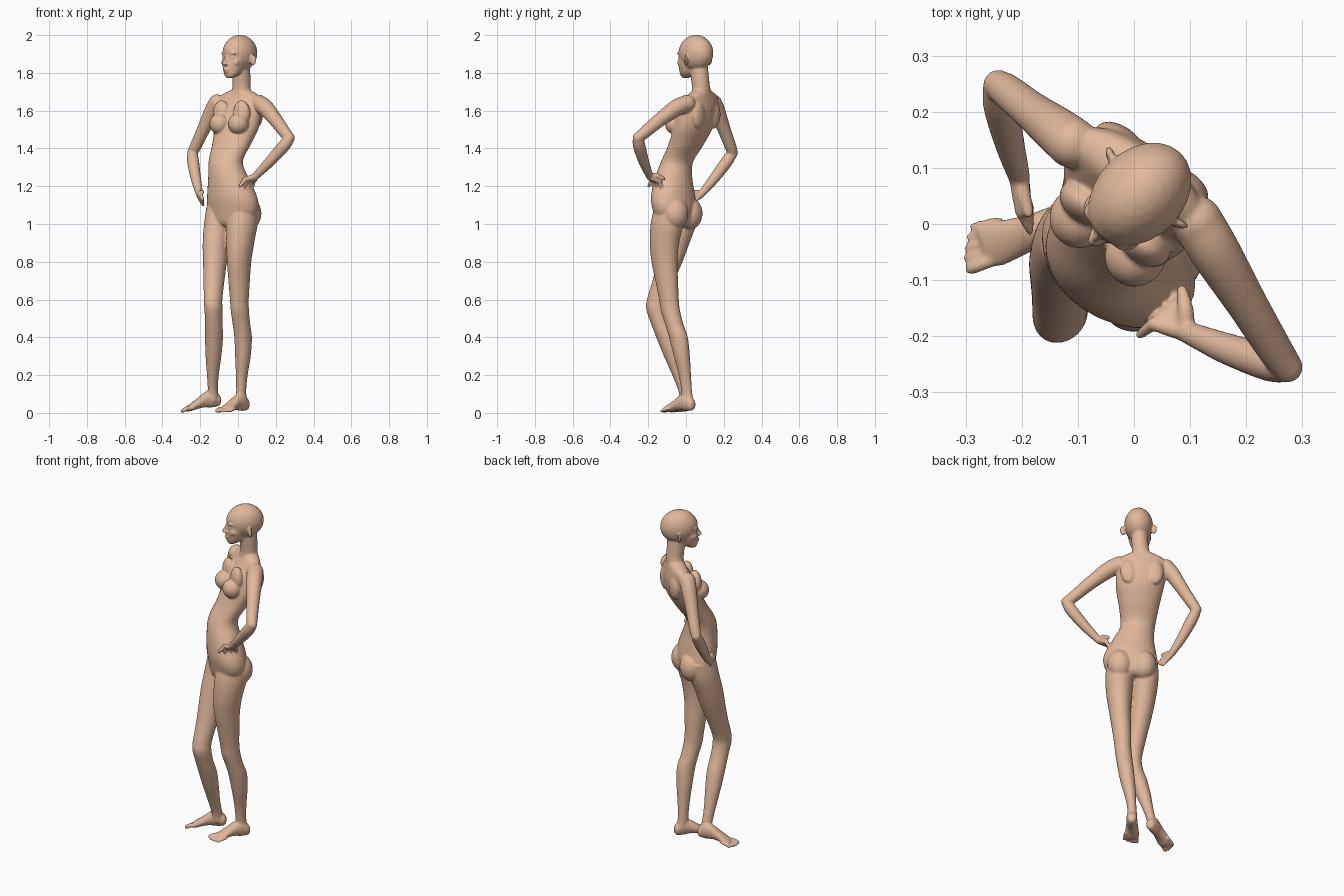
import bpy, bmesh, math
from mathutils import Vector as V, Matrix

U, F = V((.82, -.57, 0)), V((-.57, -.82, 0))      # body: its left side, its forward
HU, HF = V((.707, -.707, 0)), V((-.707, -.707, 0))  # head: its left side, its forward
Z = V((0, 0, 1))
bm = bmesh.new()


def spline(st, steps=5):
    """Catmull-Rom through stations of any width."""
    st = [V(s) for s in st]
    p = [2 * st[0] - st[1]] + st + [2 * st[-1] - st[-2]]
    out = []
    for i in range(1, len(p) - 2):
        for k in range(steps):
            t = k / steps
            out.append(.5 * (2 * p[i] + (p[i + 1] - p[i - 1]) * t
                       + (2 * p[i - 1] - 5 * p[i] + 4 * p[i + 1] - p[i + 2]) * t ** 2
                       + (3 * p[i] - p[i - 1] - 3 * p[i + 1] + p[i + 2]) * t ** 3))
    return out + [st[-1]]


def loft(stations, side, fwd=None, n=28):
    """Skin ellipses (x, y, z, half_a, half_b); rings follow the path if fwd is None."""
    pts, rings = spline(stations), []
    for i, s in enumerate(pts):
        c = V(s[:3])
        a, b = side, fwd
        if fwd is None:
            tan = (V(pts[min(i + 1, len(pts) - 1)][:3]) - V(pts[max(i - 1, 0)][:3])).normalized()
            a = (side - tan * side.dot(tan)).normalized()
            b = tan.cross(a)
        rings.append([bm.verts.new(c + a * s[3] * math.cos(w) + b * s[4] * math.sin(w))
                      for w in (2 * math.pi * k / n for k in range(n))])
    for r, q in zip(rings, rings[1:]):
        for k in range(n):
            bm.faces.new((r[k], r[(k + 1) % n], q[(k + 1) % n], q[k]))
    bm.faces.new(rings[0][::-1])
    bm.faces.new(rings[-1])


def blob(c, ra, rb, rz, side=U, fwd=F):
    m = Matrix((side * ra, fwd * rb, Z * rz)).transposed().to_4x4()
    bmesh.ops.create_uvsphere(bm, u_segments=24, v_segments=14, radius=1,
                              matrix=Matrix.Translation(c) @ m)


def limb(st):
    """Round tube (x, y, z, r) with ball ends."""
    loft([(*s, s[3]) for s in st], V((.31, .17, .93)), n=18)
    for s in (st[0], st[-1]):
        blob(V(s[:3]), s[3], s[3], s[3])


# torso
loft([(.015, .085, 1.71, .055, .042), (.008, .082, 1.67, .13, .055), (0, .065, 1.6, .14, .08),
      (-.008, .038, 1.51, .13, .09), (-.035, 0, 1.42, .11, .085), (-.065, -.047, 1.33, .096, .08),
      (-.052, -.065, 1.25, .113, .09), (-.032, -.068, 1.15, .144, .102),
      (-.027, -.06, 1.08, .15, .1), (-.032, -.055, 1.01, .12, .085),
      (-.035, -.055, .985, .08, .06)], U, F)
# breasts, buttocks, shoulder blades
for sx in (-1, 1):
    blob(V((0, .045, 1.53)) + U * .06 * sx + F * .082, .055, .056, .056)
    blob(V((0, .05, 1.585)) + U * .065 * sx + F * .06, .05, .035, .07)
    blob(V((-.028, -.06, 1.055)) + U * .066 * sx - F * .05, .07, .069, .085)
    blob(V((0, .06, 1.58)) + U * .07 * sx - F * .055, .05, .03, .075)

# legs
right_leg = [(-.095, -.01, 1.09, .066, .085), (-.105, -.025, 1, .07, .085), (-.117, -.055, .9, .066, .078),
             (-.122, -.085, .8, .06, .07), (-.127, -.12, .7, .053, .06), (-.132, -.155, .6, .047, .054),
             (-.13, -.16, .55, .046, .053), (-.128, -.14, .48, .044, .05), (-.127, -.108, .4, .046, .051),
             (-.13, -.074, .3, .041, .044), (-.133, -.04, .2, .03, .034), (-.133, -.013, .12, .025, .03),
             (-.128, 0, .06, .026, .032)]
left_leg = [(.03, -.085, 1.09, .07, .09), (.022, -.1, 1, .077, .092), (.012, -.114, .9, .07, .082),
            (.006, -.114, .8, .06, .073), (.006, -.102, .7, .054, .063), (.007, -.09, .6, .048, .054),
            (.01, -.082, .54, .046, .053), (.018, -.062, .47, .045, .05), (.027, -.04, .4, .044, .052),
            (.026, -.022, .3, .04, .044), (.02, -.006, .2, .03, .034), (.017, .003, .12, .025, .03),
            (.018, .008, .06, .027, .033)]
for leg in (right_leg, left_leg):
    loft(leg, U, F)


# feet: heel point, toe direction, side of the big toe, heel lift
def foot(heel, direction, toe_side, lift):
    d = V((*direction, 0)).normalized()
    s = V((-d.y, d.x, 0)) * toe_side
    heel = V((*heel, 0))

    def at(t, off, z):
        return heel + d * t + s * off + Z * (z + lift * (1 - t / .22))
    loft([(*at(t, o, (lo + hi) / 2), w, (hi - lo) / 2) for t, o, lo, hi, w in (
        (0, 0, .02, .05, .012), (.012, 0, .006, .07, .025), (.05, 0, .004, .1, .03),
        (.09, .002, .01, .09, .031), (.13, .003, .008, .064, .036), (.165, .002, .002, .043, .041),
        (.188, 0, .002, .03, .038))], s, Z)
    for k in range(5):
        r = .012 if k == 0 else .0088 - .0005 * k
        o = .029 - .0165 * k - (.002 if k else 0)
        end = (.218, .219, .212, .203, .192)[k]
        limb([(*at(.165 - .005 * k, o * .9, .018), r * 1.1), (*at(end - .02, o, r + .007), r),
              (*at(end, o * 1.03, r), r)])


foot((-.092, .018), (-.2, -.066), 1, .032)
foot((.05, .042), (-.125, -.155), -1, .008)

# arms
limb([(.112, .005, 1.638, .046), (.145, -.05, 1.615, .045), (.2, -.14, 1.55, .037),
      (.25, -.222, 1.482, .032), (.273, -.255, 1.456, .028)])
limb([(.273, -.255, 1.456, .028), (.24, -.247, 1.41, .033), (.165, -.222, 1.327, .028),
      (.095, -.193, 1.255, .02)])
limb([(-.11, .145, 1.64, .046), (-.135, .165, 1.6, .043), (-.183, .202, 1.5, .035),
      (-.225, .236, 1.41, .031), (-.242, .248, 1.377, .027)])
limb([(-.242, .248, 1.377, .027), (-.237, .212, 1.325, .032), (-.222, .145, 1.235, .027),
      (-.205, .085, 1.163, .02)])


# hands: wrist, first and last knuckle, first and last fingertip, thumb
def hand(wrist, k0, k1, t0, t1, thumb):
    wrist, k0, k1, t0, t1 = map(V, (wrist, k0, k1, t0, t1))
    for i in range(4):
        k, t = k0.lerp(k1, i / 3), t0.lerp(t1, i / 3)
        limb([(*wrist, .018), (*wrist.lerp(k, .5), .016), (*k, .0125)])
        limb([(*k, .0115), (*k.lerp(t, .5), .0105), (*t, .008)])
    limb([(*wrist, .016), (*thumb[0], .015), (*thumb[1], .01)])


hand((.092, -.192, 1.25), (.082, -.14, 1.225), (.035, -.178, 1.235), (.075, -.128, 1.19),
     (.01, -.198, 1.2), ((.092, -.155, 1.255), (.086, -.118, 1.24)))
hand((-.205, .085, 1.16), (-.195, .045, 1.125), (-.2, .022, 1.155), (-.185, .028, 1.1),
     (-.185, -.012, 1.13), ((-.2, .062, 1.165), (-.188, .02, 1.17)))

# neck
loft([(.008, .083, 1.65, .09, .055), (.012, .082, 1.685, .065, .05), (.018, .08, 1.72, .049, .048),
      (.018, .073, 1.78, .046, .05), (.012, .064, 1.85, .045, .055)], HU, HF)


def head_at(f, side, z):
    return HF * (f - .045) + HU * (side - .03) + Z * z


# cranium and face; f is measured forward of the skull centre
blob(head_at(0, 0, 1.905), .079, .104, .096, HU, HF)
loft([(*head_at(f, 0, z), a, b) for f, z, a, b in (
    (.078, 1.772, .014, .014), (.068, 1.785, .034, .032), (.057, 1.805, .048, .046),
    (.05, 1.84, .06, .055), (.042, 1.87, .065, .06), (.036, 1.888, .066, .062),
    (.034, 1.91, .067, .07), (.025, 1.94, .064, .072), (.01, 1.96, .05, .06))], HU, HF)
# nose and lips
limb([(*head_at(.098, 0, 1.893), .007), (*head_at(.11, 0, 1.868), .008), (*head_at(.119, 0, 1.85), .01)])
blob(head_at(.102, 0, 1.819), .021, .012, .0065, HU, HF)
blob(head_at(.1, 0, 1.808), .018, .012, .0065, HU, HF)
for sx in (-1, 1):
    blob(head_at(.109, .009 * sx, 1.846), .008, .01, .007, HU, HF)       # nostrils
    blob(head_at(.085, .03 * sx, 1.883), .015, .012, .008, HU, HF)       # eyes
    blob(head_at(.086, .032 * sx, 1.903), .024, .014, .006, HU, HF)      # brows
    blob(head_at(.07, .042 * sx, 1.855), .02, .022, .02, HU, HF)         # cheeks
    out = (HU * sx - HF * .5).normalized()
    blob(head_at(-.012, .086 * sx, 1.868), .018, .008, .03, out, Z.cross(out))  # ears

# fuse all parts into one smooth skin
mesh = bpy.data.meshes.new("body")
bm.normal_update()
bm.to_mesh(mesh)
bm.free()
body = bpy.data.objects.new("human_figure", mesh)
bpy.context.collection.objects.link(body)
remesh = body.modifiers.new("fuse", 'REMESH')
remesh.mode = 'VOXEL'
remesh.voxel_size = .0048
remesh.use_smooth_shade = True
smooth = body.modifiers.new("soften", 'SMOOTH')
smooth.factor = .5
smooth.iterations = 7

skin = bpy.data.materials.new("skin")
skin.diffuse_color = (.76, .48, .33, 1)
mesh.materials.append(skin)
